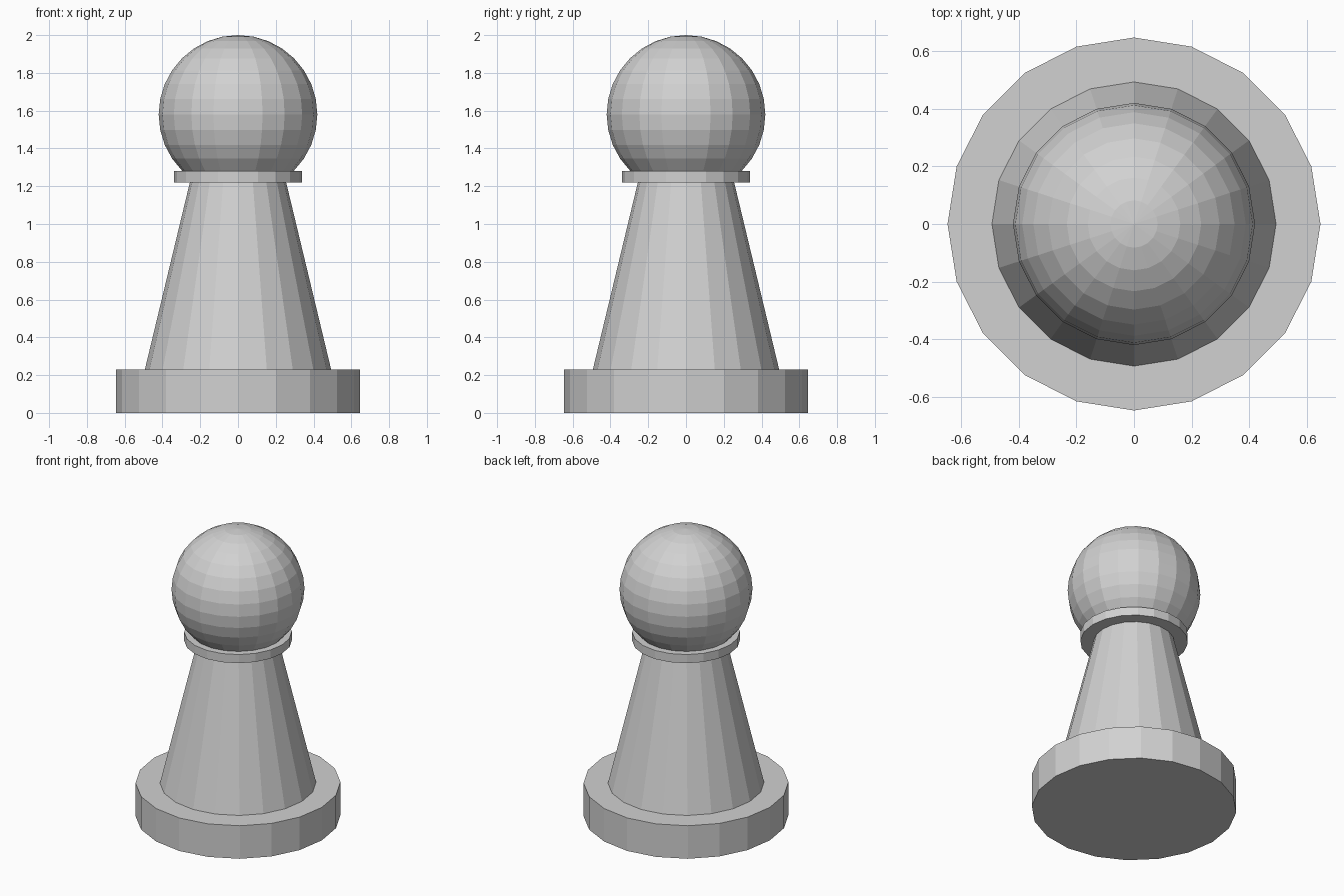
import bpy

cube = bpy.data.objects.get("Cube")
if cube:
    bpy.data.objects.remove(cube, do_unlink=True)

SIDES = 20

# Single plain grey material
grey = bpy.data.materials.new("light_grey")
grey.use_nodes = True
colour = (0.64, 0.64, 0.64, 1)
grey.diffuse_color = colour
grey.node_tree.nodes["Principled BSDF"].inputs["Base Color"].default_value = colour


def finish(name):
    part = bpy.context.object
    part.name = name
    part.data.name = name
    part.data.materials.append(grey)
    bpy.ops.object.shade_flat()


def tapered_disc(name, bottom, top, r_bottom, r_top):
    """Faceted round part between two heights."""
    bpy.ops.mesh.primitive_cone_add(
        vertices=SIDES, radius1=r_bottom, radius2=r_top,
        depth=top - bottom, location=(0, 0, (bottom + top) / 2))
    finish(name)


# Foot, tapering body and thin neck ring
tapered_disc("base", 0, 0.23, 0.647, 0.647)
tapered_disc("body", 0.23, 1.22, 0.493, 0.255)
tapered_disc("collar", 1.22, 1.28, 0.34, 0.34)

# Ball on top, resting in the collar
bpy.ops.mesh.primitive_uv_sphere_add(
    segments=SIDES, ring_count=16, radius=0.42, location=(0, 0, 1.58))
finish("head")
